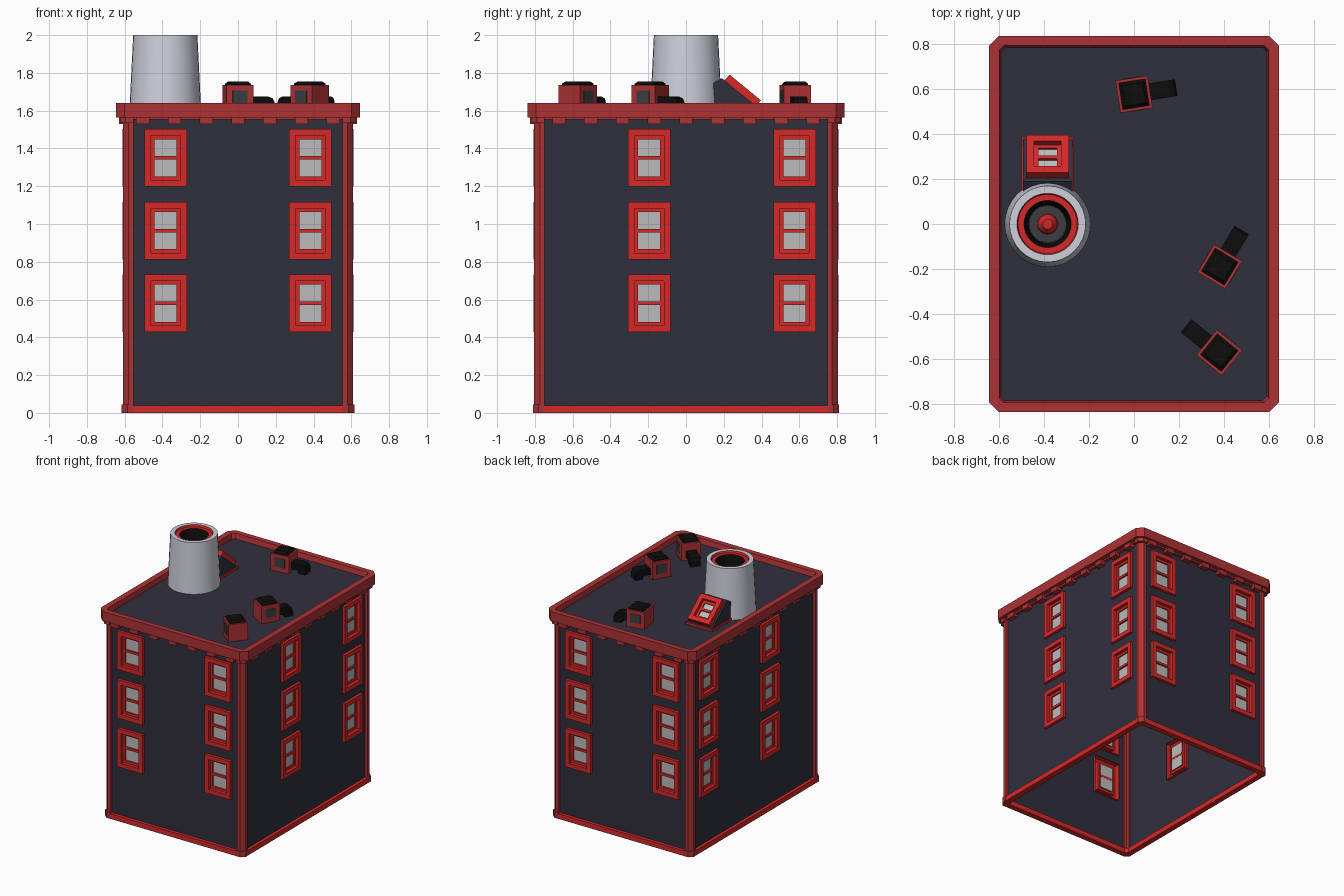
import bpy, bmesh, math
from mathutils import Matrix, Vector

if "Cube" in bpy.data.objects:
    bpy.data.objects.remove(bpy.data.objects["Cube"])


def material(name, rgb):
    m = bpy.data.materials.new(name)
    m.diffuse_color = (*rgb, 1)
    m.use_nodes = True
    m.node_tree.nodes["Principled BSDF"].inputs["Base Color"].default_value = m.diffuse_color
    return m


RED = material("bright_red", (0.66, 0.022, 0.022))
BRICK = material("trim_red", (0.43, 0.032, 0.035))
NAVY = material("wall_navy", (0.03, 0.029, 0.048))
WHITE = material("pale_stack", (0.62, 0.64, 0.72))
GLASS = material("pane_grey", (0.5, 0.5, 0.5))
BLACK = material("black", (0.004, 0.004, 0.004))
DARK = material("dark_grey", (0.045, 0.048, 0.055))


def finish(name, bm, mats, fix=False):
    if fix:
        bmesh.ops.recalc_face_normals(bm, faces=bm.faces)
    me = bpy.data.meshes.new(name)
    bm.to_mesh(me)
    bm.free()
    for m in mats:
        me.materials.append(m)
    ob = bpy.data.objects.new(name, me)
    bpy.context.collection.objects.link(ob)
    return ob


def loft(bm, loops, idx=None, cap=None, closed=False):
    """Bridge equal-length loops; idx gives a material per band, cap fills the last loop."""
    rows = [[bm.verts.new(p) for p in lp] for lp in loops]
    if closed:
        rows.append(rows[0])
    n = len(rows[0])
    for k in range(len(rows) - 1):
        a, b = rows[k], rows[k + 1]
        for i in range(n):
            j = (i + 1) % n
            f = bm.faces.new((a[i], a[j], b[j], b[i]))
            f.material_index = idx[k] if idx else 0
    if cap is not None:
        bm.faces.new(rows[-1]).material_index = cap


def box(bm, center, size, mat=0, rot=Matrix()):
    m = rot @ Matrix.Translation(center) @ Matrix.Diagonal((*size, 1))
    for v in bmesh.ops.create_cube(bm, size=1, matrix=m)["verts"]:
        for f in v.link_faces:
            f.material_index = mat


def prism(bm, pts, vec, mat=0):
    """Extrude a planar outline of 3D points along vec."""
    f = bm.faces.new([bm.verts.new(p) for p in pts])
    g = bmesh.ops.extrude_face_region(bm, geom=[f])["geom"]
    vs = [v for v in g if isinstance(v, bmesh.types.BMVert)]
    bmesh.ops.translate(bm, verts=vs, vec=vec)
    for v in vs:
        for q in v.link_faces:
            q.material_index = mat
    f.material_index = mat


def octagon(x, y, c, z):
    q = [(x, -y + c), (x, y - c), (x - c, y), (-x + c, y),
         (-x, y - c), (-x, -y + c), (-x + c, -y), (x - c, -y)]
    return [(a, b, z) for a, b in q]


WX, WY, ROOF = 0.59, 0.785, 1.6
WW, WH = 0.225, 0.305
ROWS = (0.58, 0.965, 1.35)
# name, turn, half length, distance from centre, window columns
SIDES = [("front", 0, WX, WY, (-0.383, 0.383)), ("right", 90, WY, WX, (-0.195, 0.575)),
         ("back", 180, WX, WY, (-0.383, 0.383)), ("left", 270, WY, WX, (-0.575, 0.195))]


# window: stepped frame, pane and cross bar, facing -y
def window_mesh(name, w, h):
    def rect(inset, y):
        a, b = w / 2 - inset, h / 2 - inset
        return [(-a, y, -b), (a, y, -b), (a, y, b), (-a, y, b)]
    bm = bmesh.new()
    loft(bm, [rect(0, 0.02), rect(0, -0.022), rect(0.035, -0.022), rect(0.035, 0.004),
              rect(0.054, 0.004), rect(0.054, 0.014)], [0] * 5, cap=1)
    box(bm, (0, 0.008, 0), (w - 0.108, 0.014, 0.018))
    return finish(name, bm, [RED, GLASS])


# walls with window openings, and their windows
first = None
for side, turn, half, dist, cols in SIDES:
    rot = Matrix.Rotation(math.radians(turn), 4, 'Z')
    us = [-half] + [c + s * WW / 2 for c in cols for s in (-1, 1)] + [half]
    zs = [0.02] + [c + s * WH / 2 for c in ROWS for s in (-1, 1)] + [ROOF]
    bm = bmesh.new()
    g = [[bm.verts.new((u, -dist, z)) for z in zs] for u in us]
    for i in range(len(us) - 1):
        for j in range(len(zs) - 1):
            if not (i % 2 and j % 2):
                bm.faces.new((g[i][j], g[i + 1][j], g[i + 1][j + 1], g[i][j + 1]))
    bm.transform(rot)
    finish(side + "_wall", bm, [NAVY])
    for c in cols:
        for r in ROWS:
            if first is None:
                ob = first = window_mesh("window", WW, WH)
            else:
                ob = bpy.data.objects.new("window", first.data)
                bpy.context.collection.objects.link(ob)
            ob.name = side + "_window"
            ob.matrix_world = rot @ Matrix.Translation((c, -dist, r))

# roof deck
bm = bmesh.new()
bm.faces.new([bm.verts.new(p) for p in octagon(0.6, 0.795, 0.02, ROOF)])
finish("roof_deck", bm, [NAVY])

# base trim and cornice rings
bm = bmesh.new()
loft(bm, [octagon(0.615, 0.81, 0.035, 0), octagon(0.615, 0.81, 0.035, 0.04),
          octagon(0.57, 0.765, 0.02, 0.04), octagon(0.57, 0.765, 0.02, 0)], closed=True)
finish("base_trim", bm, [RED])
bm = bmesh.new()
loft(bm, [octagon(0.646, 0.838, 0.045, 1.565), octagon(0.646, 0.838, 0.045, 1.64),
          octagon(0.6, 0.795, 0.02, 1.64), octagon(0.585, 0.78, 0.02, 1.565)], closed=True)
finish("cornice", bm, [BRICK])

# chamfered corner posts with cap and foot, mirrored to four corners
bm = bmesh.new()
for grow, z0, z1 in ((0, 0.03, 1.57), (0.016, 1.535, 1.567), (0.007, 0, 0.045)):
    x, y, c = 0.609 + grow, 0.804 + grow, 0.03
    pts = [(0.553, y), (0.553, 0.775), (0.58, 0.775), (0.58, 0.748),
           (x, 0.748), (x, y - c), (x - c, y)]
    prism(bm, [(a, b, z0) for a, b in pts], (0, 0, z1 - z0))
posts = finish("corner_posts", bm, [BRICK], True)
mod = posts.modifiers.new("mirror", 'MIRROR')
mod.use_axis = (True, True, False)

# small blocks under the cornice
bm = bmesh.new()
for side, turn, half, dist, cols in SIDES:
    rot = Matrix.Rotation(math.radians(turn), 4, 'Z')
    n = 3 if half == WX else 4
    box(bm, (0, -dist - 0.01, 1.56), (2 * half, 0.024, 0.016), 0, rot)
    for k in range(-n, n + 1):
        box(bm, (k * 0.168, -dist - 0.018, 1.548), (0.07, 0.045, 0.036), 0, rot)
finish("cornice_blocks", bm, [BRICK])

# round tapered stack with hollow top
SX = -0.385
prof = [(0.19, 1.6), (0.17, 2.0), (0.137, 2.0), (0.132, 1.985), (0.105, 1.985),
        (0.085, 1.9), (0.082, 1.76), (0.046, 1.76), (0.042, 1.82), (0.022, 1.85)]
bm = bmesh.new()
loft(bm, [[(SX + r * math.cos(t * math.tau / 32), r * math.sin(t * math.tau / 32), z)
           for t in range(32)] for r, z in prof], [0, 0, 1, 1, 2, 3, 3, 1, 1], cap=1)
stack = finish("stack", bm, [WHITE, RED, BLACK, DARK])
bpy.context.view_layer.objects.active = stack
stack.select_set(True)
bpy.ops.object.shade_smooth_by_angle(angle=math.radians(25))

# sloped roof hatch behind the stack, on a red curb
bm = bmesh.new()
outline = [(0.1, 1.6), (0.385, 1.6), (0.385, 1.612), (0.19, 1.772), (0.1, 1.72)]
prism(bm, [(SX - 0.11, y, z) for y, z in outline], (0.22, 0, 0))
box(bm, (SX, 0.245, 1.607), (0.232, 0.285, 0.022), 1)
finish("roof_hatch", bm, [NAVY, RED], True)
light = window_mesh("hatch_window", 0.19, 0.215)
up = Vector((0, 0.19 - 0.385, 1.772 - 1.612)).normalized()
right = Vector((-1, 0, 0))
m = Matrix((right, up.cross(right), up)).transposed().to_4x4()
out = -Vector(m.col[1][:3])
m.translation = Vector((SX, 0.288, 1.692)) + out * 0.018
light.matrix_world = m

# roof vents: box, black cap, side panels and a duct bending into the roof
for x, y, turn in ((0, 0.578, 9), (0.382, -0.19, 59), (0.38, -0.573, 141)):
    bm = bmesh.new()
    box(bm, (0, 0, 1.6675), (0.145, 0.145, 0.135), 0)

    def sq(a, z):
        return [(-a, -a, z), (a, -a, z), (a, a, z), (-a, a, z)]
    loft(bm, [sq(0.06, 1.73), sq(0.06, 1.742), sq(0.046, 1.755)], [1, 1], cap=1)
    for s in (-1, 1):
        box(bm, (0, s * 0.0725, 1.672), (0.08, 0.006, 0.07), 2)
    duct = [(0.06, 1.675), (0.155, 1.675), (0.18, 1.665), (0.19, 1.645), (0.19, 1.595),
            (0.13, 1.595), (0.13, 1.615), (0.12, 1.625), (0.06, 1.625)]
    prism(bm, [(r, -0.0375, z) for r, z in duct], (0, 0.075, 0), 1)
    vent = finish("roof_vent", bm, [BRICK, BLACK, DARK], True)
    vent.location = (x, y, 0)
    vent.rotation_euler.z = math.radians(turn)
